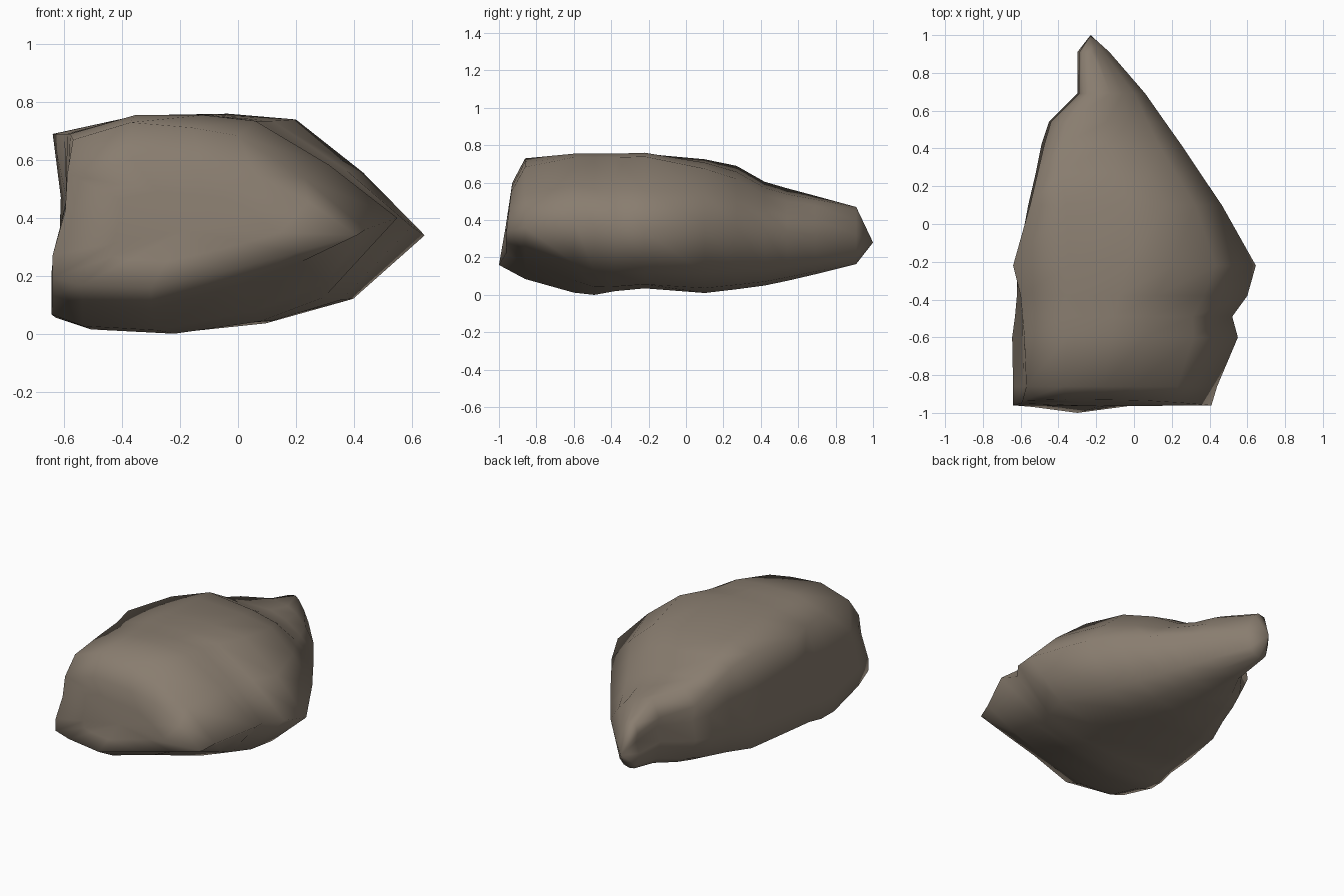
import bpy, bmesh
from mathutils import Vector

if "Cube" in bpy.data.objects:
    bpy.data.objects.remove(bpy.data.objects["Cube"])

# Boulder stations from front to back:
# y, left foot x, left shoulder x, z | crest right x, z | right edge x, z | keel x, z
STATIONS = [
    (-0.96, -.64, -.59, .55, .06, .59, .41, .34, -.30, .16),
    (-0.86, -.64, -.57, .67, .0, .72, .44, .36, -.30, .085),
    (-0.60, -.645, -.58, .69, .06, .745, .55, .40, -.28, .012),
    (-0.49, -.63, -.59, .69, .08, .745, .52, .37, -.22, .0),
    (-0.38, -.62, -.60, .69, .12, .745, .60, .37, -.20, .02),
    (-0.22, -.62, -.64, .69, .20, .75, .645, .34, -.18, .035),
    (0.10, -.56, -.55, .685, .17, .725, .465, .38, -.15, .01),
    (0.27, -.52, -.51, .64, .08, .69, .35, .37, -.15, .03),
    (0.42, -.49, -.475, .55, .0, .605, .25, .35, -.15, .05),
    (0.54, -.45, -.44, .48, -.03, .57, .165, .34, -.17, .075),
    (0.69, -.30, -.29, .42, -.06, .53, .06, .32, -.20, .11),
    (0.91, -.30, -.29, .40, -.20, .46, -.13, .32, -.23, .165),
]


def ramp(y, a, b):
    return min(1, max(0, (y - a) / (b - a)))


def section(y, xf, xs, zs, xc, zc, xr, zr, xk, zk):
    """Closed outline of the boulder at one station, clockwise from the left shoulder."""
    h = zc - zk
    under = 1 - ramp(y, -.96, -.4)      # straight undercut at the front, rounded behind
    back = ramp(y, 0, .6)               # narrower foot towards the rear
    # crest moves left at the rear and dips a little at the very front
    drop = .06 * ramp(y, -.2, .25) * (1 - ramp(y, .6, .9)) + .03 * (1 - ramp(y, -.9, -.6))
    pts = [
        (xs, zs),
        (xs + (.35 - .15 * ramp(y, -.1, .25)) * (xc - xs), zc + .01 * (1 - ramp(y, -.5, 0))),
        (xs + .72 * (xc - xs), zc + .01 - .7 * drop),
        (xc, zc - .01 - drop),
        (xc + .52 * (xr - xc), zr + .53 * (zc - drop - zr)),         # sloping right shoulder
        (xr, zr),
        (xk + .70 * (xr - xk), zk + (.28 + .38 * under) * (zr - zk)),  # undercut right side
        (xk + .40 * (xr - xk), zk + (.07 + .28 * under) * (zr - zk)),
        (xk, zk),
        (xk + (.70 - .2 * back) * (xf - xk), zk + .02 * h),
        (xf + .25 * back * (xk - xf), zk + (.075 + .03 * back) * h),   # left foot
        (xf, zk + (.26 + .12 * back) * h),
        ((xf + xs) / 2 + .018, zk + .61 * h),                        # shallow left waist
    ]
    ring = []
    for x, z in pts:
        dy = 0
        if y < -.9:                     # front wall leans back above, its lower lip sticks out
            dy = .12 * max(0, z - .34) - .04 * max(0, 1 - abs(x - xk) / .3) * (z < .3)
        ring.append((x, y + dy, z))
    return ring


bm = bmesh.new()
rings = [[bm.verts.new(p) for p in section(*s)] for s in STATIONS]
n = len(rings[0])
for a, b in zip(rings, rings[1:]):
    for i in range(n):
        j = (i + 1) % n
        bm.faces.new((a[i], a[j], b[j], b[i]))

# Front wall: inner ring and centre; rear: blunt tip
centre = Vector((-.18, -.965, .36))
nose = bm.verts.new(centre)
inner = [bm.verts.new(v.co.lerp(centre, .45)) for v in rings[0]]
tip = bm.verts.new((-.23, 1.0, .28))
for i in range(n):
    j = (i + 1) % n
    bm.faces.new((rings[0][i], rings[0][j], inner[j], inner[i]))
    bm.faces.new((inner[i], inner[j], nose))
    bm.faces.new((rings[-1][i], rings[-1][j], tip))
bmesh.ops.recalc_face_normals(bm, faces=bm.faces)
for f in bm.faces:
    f.smooth = True

mesh = bpy.data.meshes.new("boulder")
bm.to_mesh(mesh)
bm.free()
boulder = bpy.data.objects.new("boulder", mesh)
bpy.context.collection.objects.link(boulder)

stone = bpy.data.materials.new("brown grey stone")
stone.diffuse_color = (.25, .205, .16, 1)
stone.use_nodes = True
stone.node_tree.nodes["Principled BSDF"].inputs["Base Color"].default_value = stone.diffuse_color
mesh.materials.append(stone)
